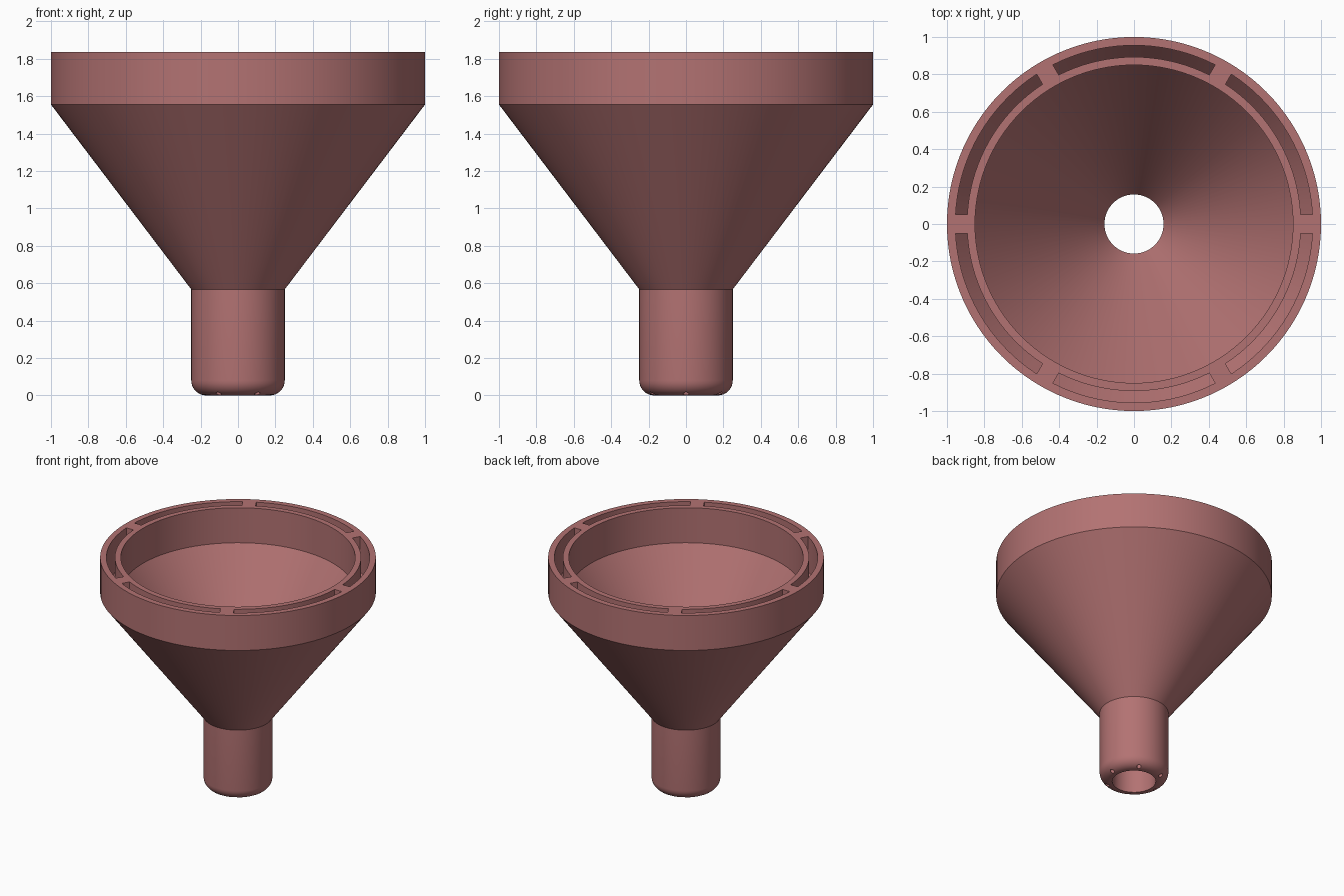
import bpy, bmesh, math
from mathutils import Matrix

if "Cube" in bpy.data.objects:
    bpy.data.objects.remove(bpy.data.objects["Cube"])

SEG = 120


def mesh_object(name, bm):
    bmesh.ops.recalc_face_normals(bm, faces=bm.faces)
    me = bpy.data.meshes.new(name)
    bm.to_mesh(me)
    bm.free()
    ob = bpy.data.objects.new(name, me)
    bpy.context.collection.objects.link(ob)
    return ob


def lathe(name, profile):
    """Revolve a closed (radius, z) outline around z."""
    bm = bmesh.new()
    rings = []
    for i in range(SEG):
        a = 2 * math.pi * i / SEG
        rings.append([bm.verts.new((r * math.cos(a), r * math.sin(a), z)) for r, z in profile])
    n = len(profile)
    for i in range(SEG):
        p, q = rings[i], rings[(i + 1) % SEG]
        for j in range(n):
            k = (j + 1) % n
            bm.faces.new((p[j], q[j], q[k], p[k]))
    return mesh_object(name, bm)


def cut(target, cutter):
    """Subtract the cutter, then remove it."""
    mod = target.modifiers.new("cut", 'BOOLEAN')
    mod.operation = 'DIFFERENCE'
    mod.solver = 'EXACT'
    mod.object = cutter
    bpy.context.view_layer.objects.active = target
    bpy.ops.object.modifier_apply(modifier=mod.name)
    bpy.data.objects.remove(cutter)


# Funnel body: rounded spout tip, stem, cone, upright rim
F = 0.08
tip = [(0.25 - F + F * math.sin(t), F - F * math.cos(t))
       for t in (math.pi / 2 * i / 8 for i in range(9))]
funnel = lathe("funnel", [(0.158, 0)] + tip + [
    (0.25, 0.567), (1, 1.555), (1, 1.835), (0.85, 1.835), (0.85, 1.555), (0.158, 0.567)])

# Hollow between the inner and outer walls
cavity = lathe("cavity_cutter", [
    (0.188, 0.1), (0.22, 0.1), (0.22, 0.567), (0.955, 1.555), (0.955, 1.95),
    (0.893, 1.95), (0.893, 1.555), (0.188, 0.567)])

# Ribs split the hollow's mouth into six slots
for i in range(3):
    bm = bmesh.new()
    bmesh.ops.create_cube(bm, size=1, matrix=Matrix.Rotation(i * math.pi / 3, 4, 'Z')
                          @ Matrix.Translation((0, 0, 1.65)) @ Matrix.Diagonal((2.4, 0.1, 0.8, 1)))
    cut(cavity, mesh_object("rib_cutter", bm))
cut(funnel, cavity)

# Small outlet holes around the spout tip
for i in range(6):
    a = i * math.pi / 3
    bm = bmesh.new()
    bmesh.ops.create_cone(bm, cap_ends=True, segments=20, radius1=0.0155, radius2=0.0155, depth=0.25,
                          matrix=Matrix.Translation((0.204 * math.cos(a), 0.204 * math.sin(a), 0.02)))
    cut(funnel, mesh_object("hole_cutter", bm))

# Dusty red finish
mat = bpy.data.materials.new("dusty_red")
mat.diffuse_color = (0.45, 0.17, 0.17, 1)
mat.use_nodes = True
mat.node_tree.nodes["Principled BSDF"].inputs["Base Color"].default_value = mat.diffuse_color
funnel.data.materials.clear()
funnel.data.materials.append(mat)

bpy.ops.object.select_all(action='DESELECT')
funnel.select_set(True)
bpy.context.view_layer.objects.active = funnel
bpy.ops.object.shade_smooth_by_angle(angle=math.radians(30))
